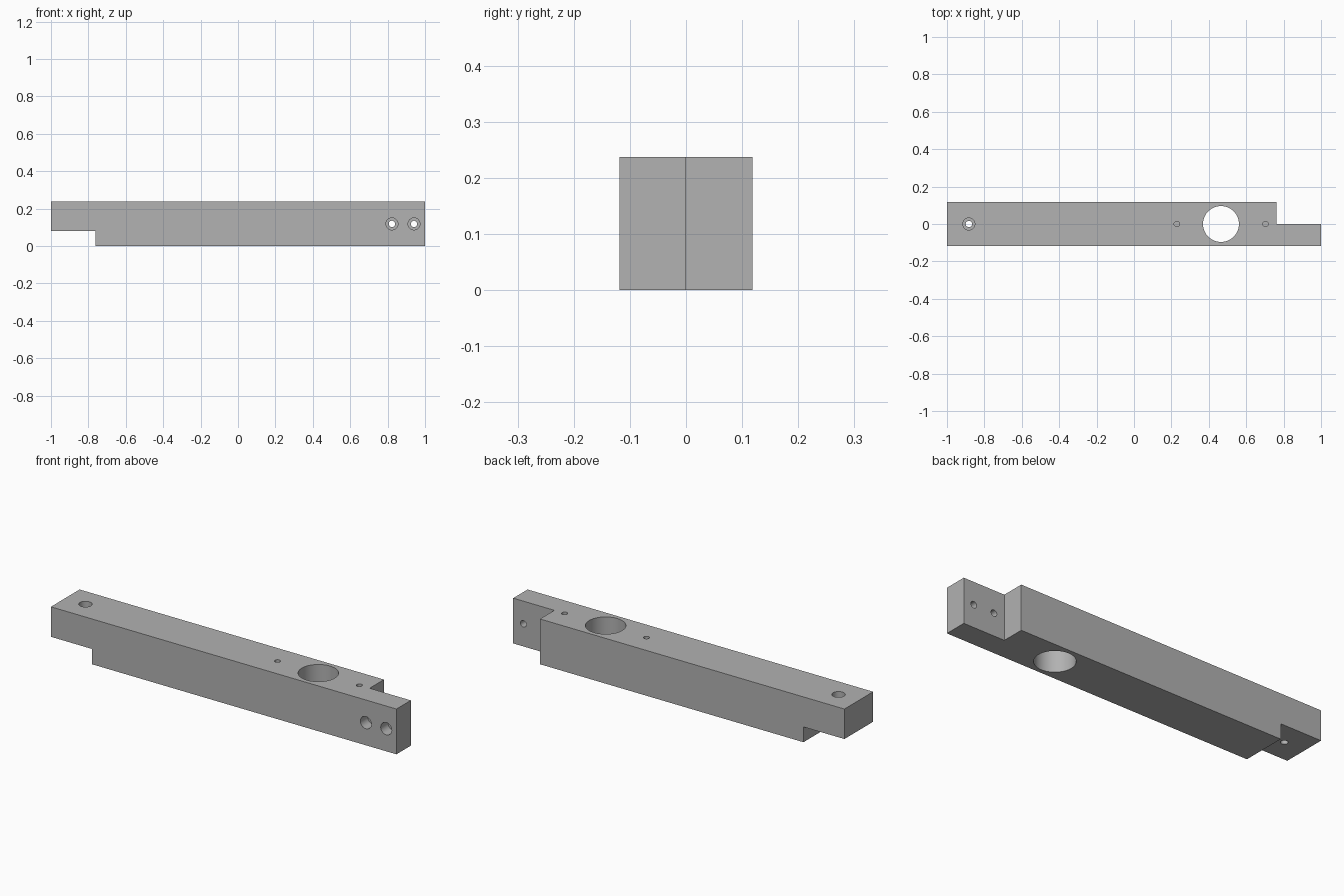
import bpy
import math

if "Cube" in bpy.data.objects:
    bpy.data.objects.remove(bpy.data.objects["Cube"])

H = 0.237          # beam height and width
W = H / 2          # half width

grey = bpy.data.materials.new("plain_grey")
grey.diffuse_color = (0.445, 0.445, 0.445, 1)
grey.use_nodes = True
grey.node_tree.nodes["Principled BSDF"].inputs["Base Color"].default_value = grey.diffuse_color


def box(name, lo, hi):
    bpy.ops.mesh.primitive_cube_add(size=1, location=[(a + b) / 2 for a, b in zip(lo, hi)])
    ob = bpy.context.object
    ob.name = name
    ob.scale = [b - a for a, b in zip(lo, hi)]
    bpy.ops.object.transform_apply(location=True, rotation=True, scale=True)
    return ob


def drill(start, end, radius, sides=48):
    """Cylinder cutter running along z or y between two points."""
    along_y = start[1] != end[1]
    bpy.ops.mesh.primitive_cylinder_add(
        vertices=sides, radius=radius, depth=math.dist(start, end),
        location=[(a + b) / 2 for a, b in zip(start, end)],
        rotation=(math.pi / 2 if along_y else 0, 0, 0))
    return bpy.context.object


# Square beam
beam = box("beam", (-1, -W, 0), (1, W, H))
beam.data.materials.append(grey)

cutters = [
    # Half-lap steps at both ends
    box("lower_step_cutter", (-1.1, -0.3, -0.1), (-0.763, 0.3, 0.08)),
    box("rear_step_cutter", (0.762, 0, -0.1), (1.1, 0.3, 0.4)),
    # Large through hole
    drill((0.465, 0, -0.1), (0.465, 0, 0.4), 0.096, 64),
    # Counterbored bolt hole in the left end
    drill((-0.883, 0, -0.1), (-0.883, 0, 0.4), 0.017),
    drill((-0.883, 0, H - 0.06), (-0.883, 0, 0.4), 0.032),
]
# Blind pilot holes either side of the large hole
for x in (0.229, 0.703):
    cutters.append(drill((x, 0, H - 0.1), (x, 0, 0.4), 0.0145, 32))
# Counterbored bolt holes in the right end
for x in (0.823, 0.941):
    cutters.append(drill((x, -0.3, W), (x, 0.2, W), 0.017))
    cutters.append(drill((x, -0.3, W), (x, -W + 0.06, W), 0.032))

# Cut the beam, then discard the cutters
for cutter in cutters:
    bpy.context.view_layer.objects.active = beam
    mod = beam.modifiers.new("cut", 'BOOLEAN')
    mod.operation = 'DIFFERENCE'
    mod.solver = 'EXACT'
    mod.object = cutter
    bpy.ops.object.modifier_apply(modifier=mod.name)
    bpy.data.objects.remove(cutter)

# Smooth hole walls, sharp edges
bpy.ops.object.select_all(action='DESELECT')
beam.select_set(True)
bpy.context.view_layer.objects.active = beam
bpy.ops.object.shade_smooth_by_angle(angle=math.radians(30))
